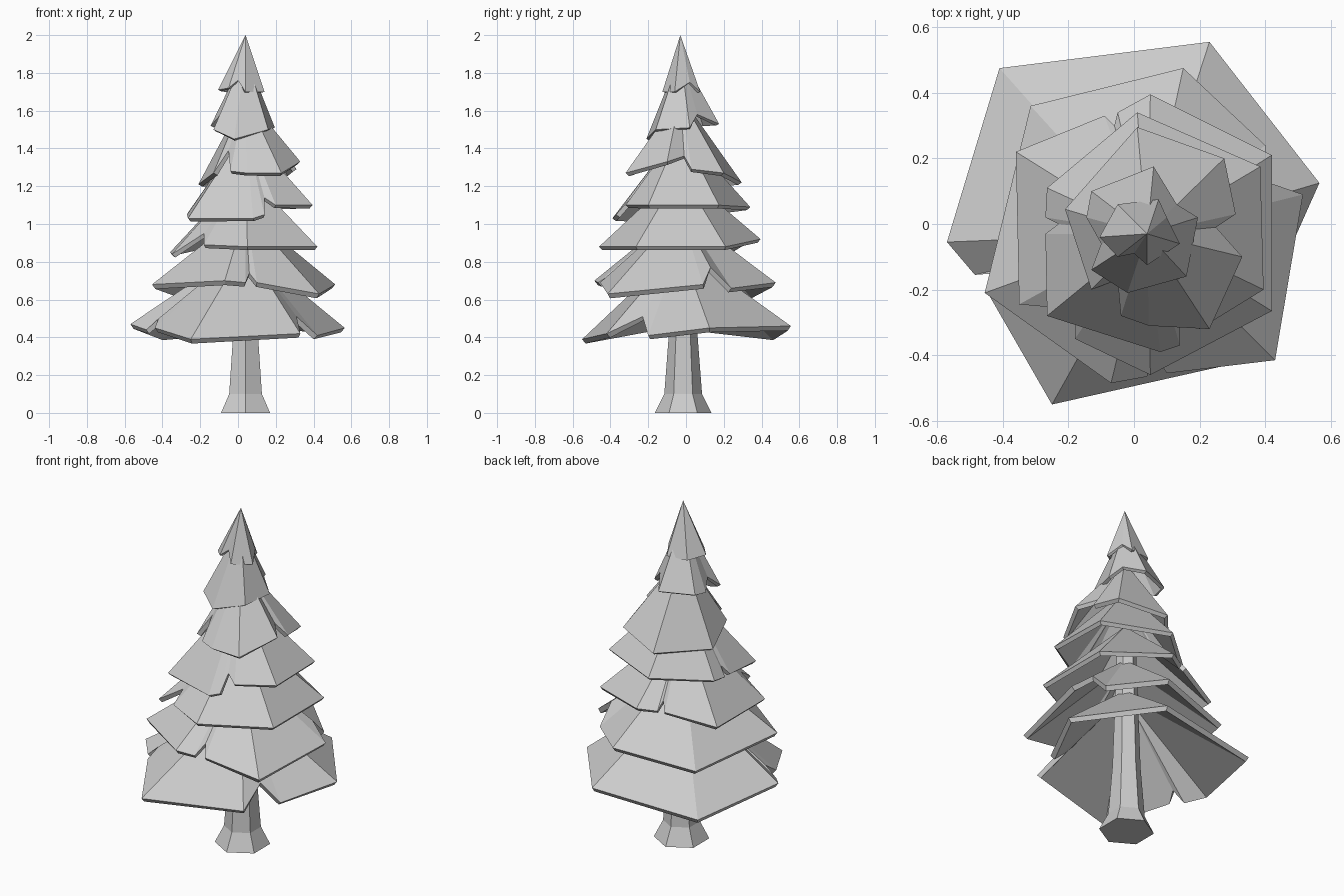
import bpy
import bmesh
from math import cos, sin, pi

default_cube = bpy.data.objects.get("Cube")
if default_cube:
    bpy.data.objects.remove(default_cube, do_unlink=True)

# One plain grey for the whole tree
GREY = (0.6, 0.6, 0.6, 1.0)
grey = bpy.data.materials.new("plain grey")
grey.use_nodes = True
grey.diffuse_color = GREY
grey.node_tree.nodes["Principled BSDF"].inputs["Base Color"].default_value = GREY

CENTRE_X, CENTRE_Y = 0.04, -0.03


def finish(name, mesh_builder):
    """Turn a bmesh into a flat shaded, named object."""
    mesh = bpy.data.meshes.new(name)
    mesh_builder.to_mesh(mesh)
    mesh_builder.free()
    mesh.materials.append(grey)
    part = bpy.data.objects.new(name, mesh)
    bpy.context.collection.objects.link(part)
    return part


def branch_tier(name, peak, thickness, rim):
    """Fan a ragged rim (counter-clockwise) up to a peak and give it thickness."""
    builder = bmesh.new()
    apex = builder.verts.new((CENTRE_X, CENTRE_Y, peak))
    corners = [builder.verts.new(point) for point in rim]
    for index, corner in enumerate(corners):
        following = corners[(index + 1) % len(corners)]
        builder.faces.new((corner, following, apex))
    builder.normal_update()
    part = finish(name, builder)
    shell = part.modifiers.new("shell thickness", 'SOLIDIFY')
    shell.thickness = thickness
    shell.offset = -1
    return part


def trunk(name, sections, sides=6):
    """Loft a polygonal trunk with a flared foot through (height, radius) sections."""
    builder = bmesh.new()
    rings = []
    for height, radius in sections:
        ring = []
        for step in range(sides):
            angle = 2 * pi * step / sides + pi / 2
            ring.append(builder.verts.new((CENTRE_X + radius * cos(angle),
                                           CENTRE_Y + 0.015 + radius * sin(angle),
                                           height)))
        rings.append(ring)
    for lower, upper in zip(rings, rings[1:]):
        for step in range(sides):
            after = (step + 1) % sides
            builder.faces.new((lower[step], lower[after], upper[after], upper[step]))
    builder.faces.new(list(reversed(rings[0])))
    builder.faces.new(rings[-1])
    builder.normal_update()
    return finish(name, builder)


trunk("trunk", [(0, 0.15), (0.1, 0.1), (0.4, 0.077), (1.2, 0.05)])

# Widest tier, with a deep split at the front corner
branch_tier("lowest_branches", 0.88, 0.03, [
    (.565, .125, .45), (.23, .555, .46), (-.41, .475, .41),
    (-.57, -.055, .47), (-.485, -.155, .44), (-.42, -.15, .5),
    (-.44, -.22, .45), (-.25, -.55, .39), (.33, -.42, .42),
    (.31, -.23, .51), (.42, -.2, .41)])

# Second tier, split at the front and the side
branch_tier("second_branches", 1.07, 0.03, [
    (.515, .09, .68), (.4, .13, .77), (.4, .24, .66),
    (.15, .475, .69), (-.315, .36, .63), (-.455, -.21, .68),
    (-.07, -.485, .7), (.04, -.465, .69), (.06, -.39, .74),
    (.1, -.455, .69), (.43, -.415, .63)])

# Third tier, split at the back and the front corner
branch_tier("third_branches", 1.28, 0.025, [
    (.42, .21, .88), (.05, .395, .92), (-.05, .34, .91),
    (-.06, .3, .96), (-.09, .33, .91), (-.36, .22, .85),
    (-.35, -.245, .84), (-.18, -.26, .95), (-.18, -.35, .89),
    (.05, -.46, .88), (.42, -.265, .88)])

# Fourth tier
branch_tier("fourth_branches", 1.5, 0.025, [
    (.385, .175, 1.1), (.01, .34, 1.09), (-.265, .11, 1.06),
    (-.27, .02, 1.05), (-.23, 0, 1.1), (-.27, -.03, 1.05),
    (-.265, -.28, 1.03), (.08, -.39, 1.03), (.14, -.37, 1.05),
    (.14, -.29, 1.14), (.2, -.32, 1.1), (.395, -.2, 1.1)])

# Fifth tier
branch_tier("fifth_branches", 1.68, 0.025, [
    (.31, .03, 1.29), (.275, .2, 1.27), (.01, .295, 1.22),
    (-.21, .045, 1.21), (-.13, -.2, 1.27), (-.05, -.17, 1.39),
    (-.04, -.28, 1.28), (.045, -.31, 1.27), (.23, -.32, 1.27),
    (.33, -.1, 1.33), (.25, -.01, 1.36)])

# Sixth tier
branch_tier("sixth_branches", 1.9, 0.02, [
    (.195, .02, 1.51), (.13, .06, 1.58), (.06, .175, 1.53),
    (-.13, .1, 1.53), (-.145, .02, 1.52), (-.1, -.06, 1.57),
    (-.13, -.14, 1.5), (-.02, -.21, 1.45), (.16, -.16, 1.5)])

# Pointed crown
branch_tier("crown", 2.0, 0.015, [
    (.1, .02, 1.75), (.075, .075, 1.7), (-.05, .06, 1.7),
    (-.105, -.04, 1.71), (-.05, -.1, 1.72), (0, -.09, 1.76),
    (.04, -.125, 1.7), (.14, -.06, 1.7)])
